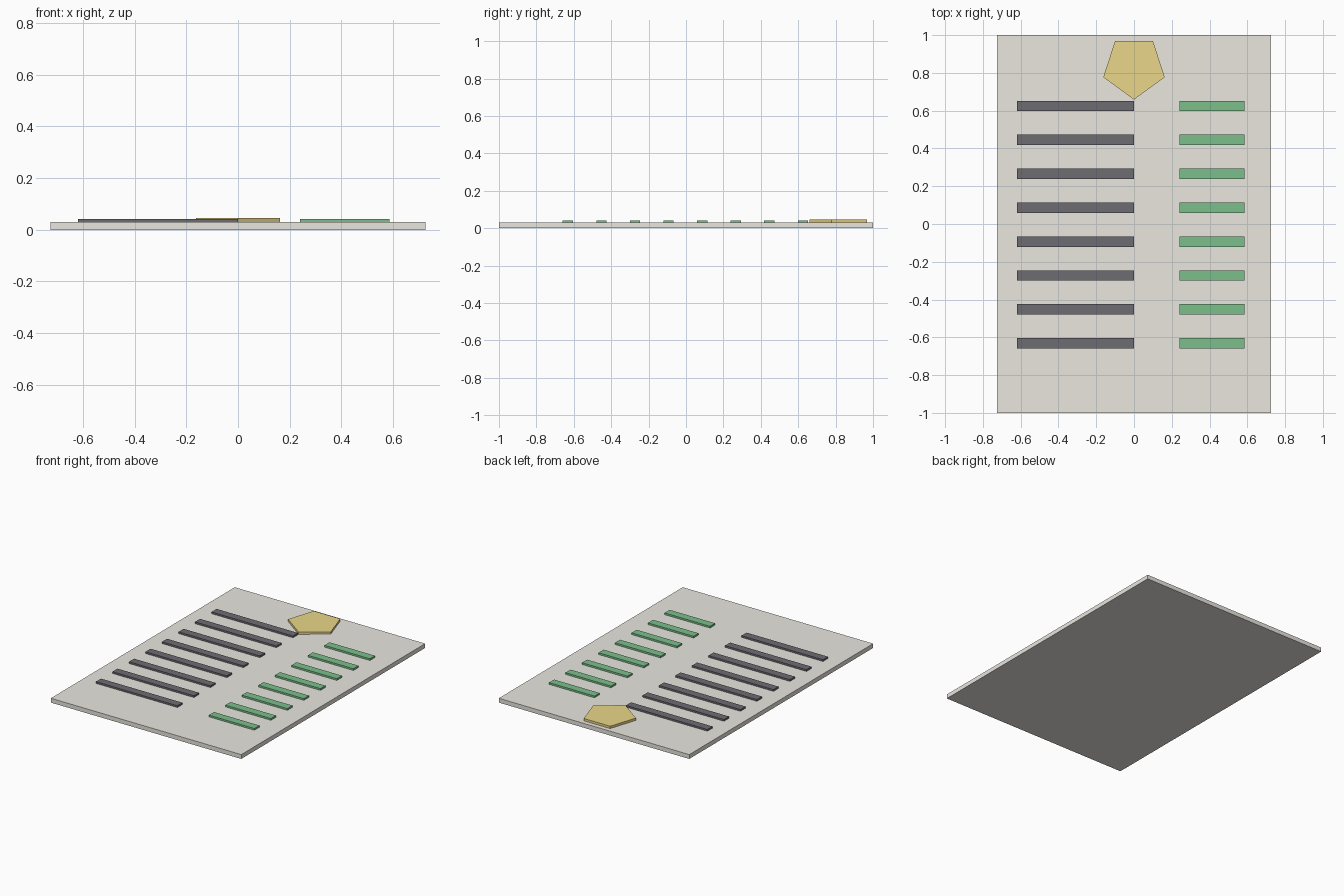
import bpy, math

if "Cube" in bpy.data.objects:
    bpy.data.objects.remove(bpy.data.objects["Cube"])

def material(name, rgb):
    m = bpy.data.materials.new(name)
    m.diffuse_color = (*rgb, 1)
    m.use_nodes = True
    m.node_tree.nodes["Principled BSDF"].inputs["Base Color"].default_value = m.diffuse_color
    return m

paper = material("paper", (0.82, 0.80, 0.74))
ink = material("ink", (0.15, 0.15, 0.17))
green = material("green", (0.20, 0.52, 0.26))
gold = material("gold", (0.82, 0.67, 0.25))

def box(name, x0, x1, y0, y1, z0, z1, mat):
    bpy.ops.mesh.primitive_cube_add(
        size=1, location=((x0 + x1) / 2, (y0 + y1) / 2, (z0 + z1) / 2))
    o = bpy.context.object
    o.name = name
    o.scale = (x1 - x0, y1 - y0, z1 - z0)
    bpy.ops.object.transform_apply(location=False, rotation=False, scale=True)
    o.data.materials.append(mat)
    return o

BASE, BAR_TOP, BADGE_TOP = 0.03, 0.042, 0.046

# Flat sheet
box("sheet", -0.725, 0.725, -1, 1, 0, BASE, paper)

# Eight rows: a long dark bar on the left, a short green bar on the right
for i in range(8):
    y = 0.625 - 0.1795 * i
    box(f"text_bar_{i + 1}", -0.62, 0.0, y - 0.0275, y + 0.0275, BASE, BAR_TOP, ink)
    box(f"value_bar_{i + 1}", 0.24, 0.586, y - 0.0275, y + 0.0275, BASE, BAR_TOP, green)

# Five-sided badge with its point towards the rows
bpy.ops.mesh.primitive_cylinder_add(
    vertices=5, radius=0.171, depth=BADGE_TOP - BASE,
    location=(0, 0.83, (BASE + BADGE_TOP) / 2), rotation=(0, 0, math.pi))
badge = bpy.context.object
badge.name = "badge"
bpy.ops.object.transform_apply(location=False, rotation=True, scale=False)
badge.data.materials.append(gold)
